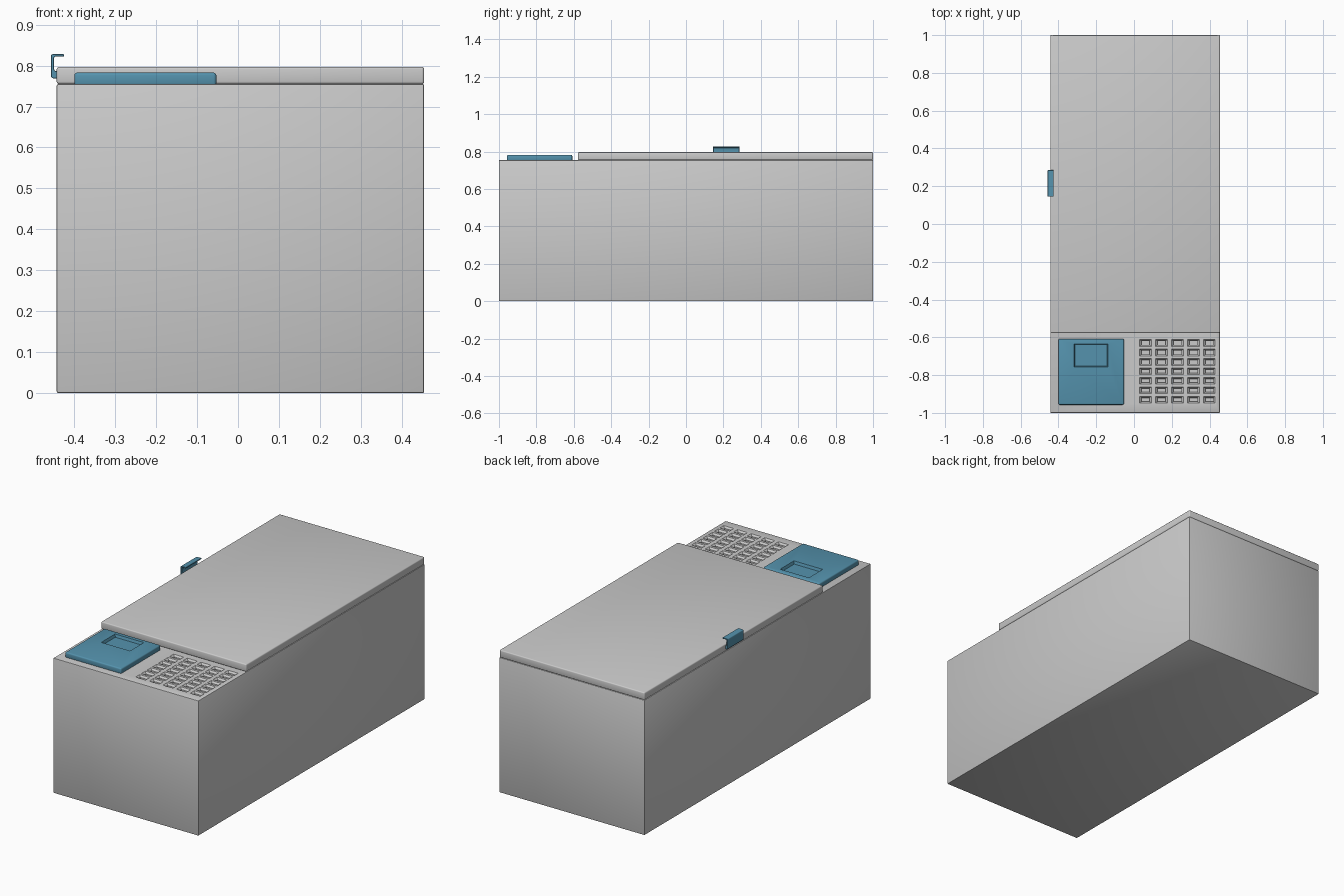
import bpy, bmesh

if "Cube" in bpy.data.objects:
    bpy.data.objects.remove(bpy.data.objects["Cube"])

def make_object(name, bm, color=None):
    bmesh.ops.recalc_face_normals(bm, faces=bm.faces)
    mesh = bpy.data.meshes.new(name)
    bm.to_mesh(mesh)
    bm.free()
    ob = bpy.data.objects.new(name, mesh)
    bpy.context.collection.objects.link(ob)
    if color:
        mesh.materials.append(color)
    return ob

def add_loft(bm, cx, cy, levels):
    """Closed stack of rectangles; levels are (z, half_x, half_y)."""
    rings = [[bm.verts.new((cx + sx * hx, cy + sy * hy, z))
              for sx, sy in ((-1, -1), (1, -1), (1, 1), (-1, 1))]
             for z, hx, hy in levels]
    for a, b in zip(rings, rings[1:]):
        for i in range(4):
            j = (i + 1) % 4
            bm.faces.new((a[i], a[j], b[j], b[i]))
    bm.faces.new(rings[0][::-1])
    bm.faces.new(rings[-1])

def box(name, x, y, z, color=None):
    bm = bmesh.new()
    hx, hy = (x[1] - x[0]) / 2, (y[1] - y[0]) / 2
    add_loft(bm, sum(x) / 2, sum(y) / 2, [(z[0], hx, hy), (z[1], hx, hy)])
    return make_object(name, bm, color)

def activate(ob):
    bpy.ops.object.select_all(action='DESELECT')
    ob.select_set(True)
    bpy.context.view_layer.objects.active = ob

def finish(ob, bevel, segments=2, cutter=None):
    activate(ob)
    mod = ob.modifiers.new("bevel", 'BEVEL')
    mod.width, mod.segments = bevel, segments
    bpy.ops.object.modifier_apply(modifier=mod.name)
    if cutter:
        mod = ob.modifiers.new("cut", 'BOOLEAN')
        mod.operation, mod.solver, mod.object = 'DIFFERENCE', 'EXACT', cutter
        bpy.ops.object.modifier_apply(modifier=mod.name)
        bpy.data.objects.remove(cutter)
        activate(ob)
    bpy.ops.object.shade_smooth_by_angle(angle=0.6)

blue = bpy.data.materials.new("blue")
blue.diffuse_color = (0.09, 0.29, 0.42, 1)
blue.use_nodes = True
blue.node_tree.nodes["Principled BSDF"].inputs["Base Color"].default_value = blue.diffuse_color

X = (-0.443, 0.455)
TOP = 0.755

# cabinet with a grid of flared vent slots
bm = bmesh.new()
for col in range(5):
    for row in range(7):
        add_loft(bm, 0.061 + col * 0.0845, -0.93 + row * 0.05,
                 [(0.715, 0.021, 0.010), (0.745, 0.021, 0.010),
                  (TOP, 0.031, 0.018), (TOP + 0.01, 0.031, 0.018)])
slots = make_object("slot_cutter", bm)
cabinet = box("cabinet", X, (-1, 1), (0, TOP))
finish(cabinet, 0.004, cutter=slots)

# lid
lid = box("lid", X, (-0.577, 1), (TOP, 0.797))
finish(lid, 0.006, 3)

# blue access cover with a finger recess
bm = bmesh.new()
add_loft(bm, -0.2275, -0.695, [(0.768, 0.084, 0.056), (0.783, 0.089, 0.061),
                               (0.80, 0.089, 0.061)])
recess = make_object("recess_cutter", bm)
cover = box("access_cover", (-0.40, -0.053), (-0.957, -0.608), (0.75, 0.783), blue)
finish(cover, 0.007, 3, cutter=recess)

# lid handle: hooked bracket profile extruded along y
profile = [(-0.440, 0.769), (-0.453, 0.769), (-0.457, 0.773), (-0.457, 0.825),
           (-0.454, 0.828), (-0.425, 0.828), (-0.425, 0.822), (-0.447, 0.822),
           (-0.450, 0.819), (-0.450, 0.792), (-0.447, 0.787), (-0.440, 0.786)]
bm = bmesh.new()
face = bm.faces.new([bm.verts.new((x, 0.145, z)) for x, z in profile])
ext = bmesh.ops.extrude_face_region(bm, geom=[face])
bmesh.ops.translate(bm, vec=(0, 0.14, 0),
                    verts=[g for g in ext["geom"] if isinstance(g, bmesh.types.BMVert)])
handle = make_object("lid_handle", bm, blue)
finish(handle, 0.001, 1)
